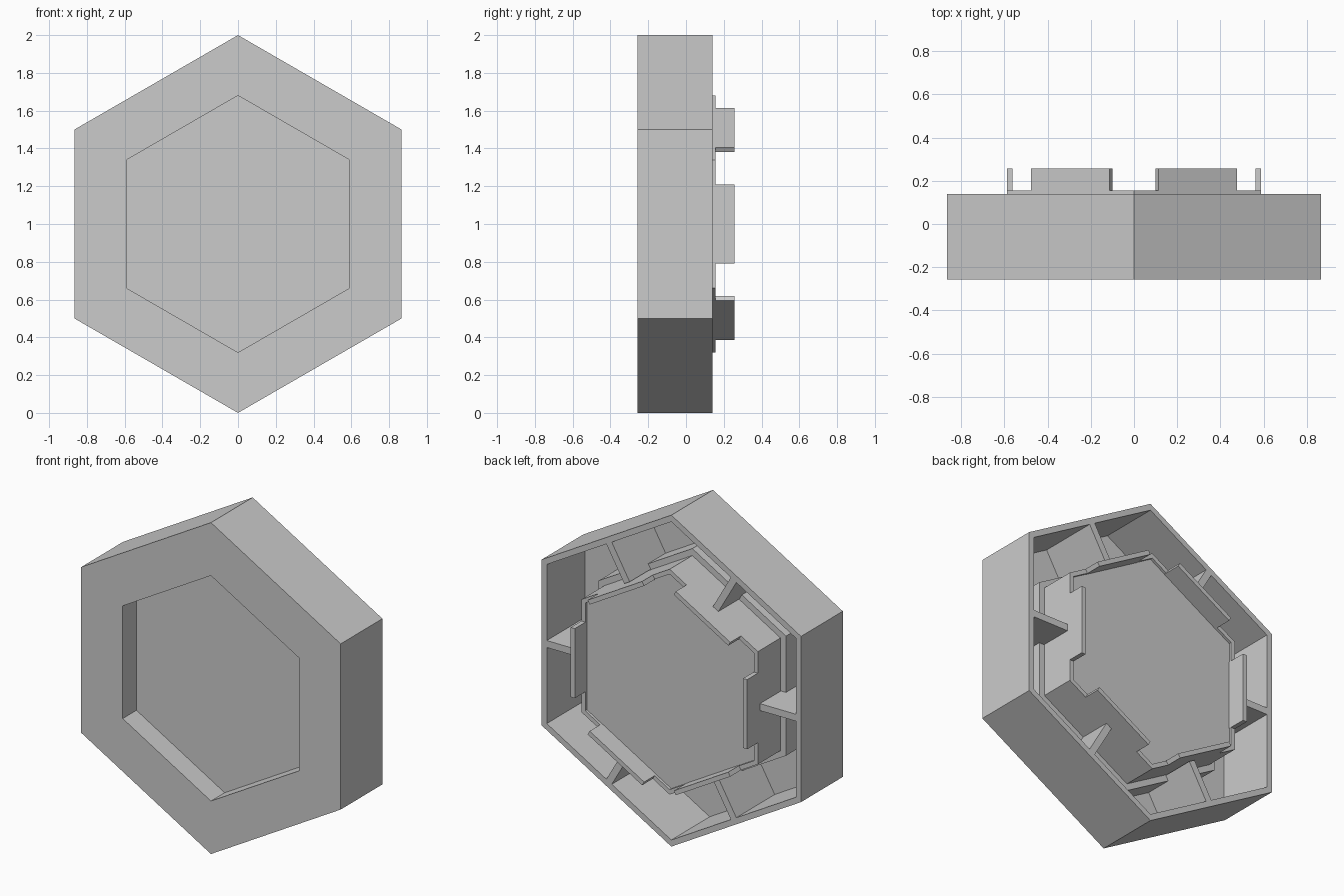
import bpy, bmesh
from math import radians, cos, sin
from mathutils import Matrix, Vector

if "Cube" in bpy.data.objects:
    bpy.data.objects.remove(bpy.data.objects["Cube"], do_unlink=True)

grey = bpy.data.materials.new("plain_grey")
grey.use_nodes = True
colour = (0.6, 0.6, 0.6, 1)
grey.diffuse_color = colour
grey.node_tree.nodes["Principled BSDF"].inputs["Base Color"].default_value = colour

CENTRE = Vector((0, 0, 1))
FRONT, FLOOR, RIM = -0.258, -0.226, 0.14
HOLE = 0.68            # corner radius of the opening and the insert
APOTHEM = HOLE * cos(radians(30))


def finish(name, bm):
    bmesh.ops.remove_doubles(bm, verts=bm.verts, dist=1e-5)
    bmesh.ops.recalc_face_normals(bm, faces=bm.faces)
    mesh = bpy.data.meshes.new(name)
    bm.to_mesh(mesh)
    bm.free()
    mesh.materials.append(grey)
    obj = bpy.data.objects.new(name, mesh)
    obj.location = CENTRE
    bpy.context.collection.objects.link(obj)


def hex_lathe(name, profile):
    """Sweep a (corner radius, y) profile around the six sides."""
    bm = bmesh.new()
    rings = []
    for r, y in profile:
        if r == 0:
            rings.append([bm.verts.new((0, y, 0))] * 6)
        else:
            angles = [radians(90 + 60 * k) for k in range(6)]
            rings.append([bm.verts.new((r * cos(a), y, r * sin(a))) for a in angles])
    pairs = list(zip(rings, rings[1:]))
    if profile[0][0] > 0:
        pairs.append((rings[-1], rings[0]))
    for a, b in pairs:
        if a[0] is a[1]:
            bm.faces.new(b)
        elif b[0] is b[1]:
            bm.faces.new(a)
        else:
            for k in range(6):
                n = (k + 1) % 6
                bm.faces.new((a[k], a[n], b[n], b[k]))
    loose = [v for v in bm.verts if not v.link_faces]
    bmesh.ops.delete(bm, geom=loose, context="VERTS")
    finish(name, bm)


def six_boxes(name, x0, x1, y0, y1, width):
    """One box at the middle of each side, repeated around the hexagon."""
    bm = bmesh.new()
    for k in range(6):
        place = Matrix.Translation(((x0 + x1) / 2, (y0 + y1) / 2, 0))
        size = Matrix.Diagonal((x1 - x0, y1 - y0, width, 1))
        turn = Matrix.Rotation(radians(60 * k), 4, "Y")
        bmesh.ops.create_cube(bm, size=1, matrix=turn @ place @ size)
    finish(name, bm)


# Outer shell, open at the back, with a collar around the front opening
hex_lathe("outer_case", [
    (HOLE, FRONT), (1, FRONT), (1, RIM), (0.96, RIM),
    (0.96, FLOOR), (0.722, FLOOR), (0.722, -0.06), (HOLE, -0.06)])

# Recessed block filling the opening, with a low lip at the back
hex_lathe("centre_insert", [
    (0, -0.127), (HOLE, -0.127), (HOLE, 0.156),
    (0.65, 0.156), (0.65, RIM), (0, RIM)])

# Tabs standing on the lip, and ribs bracing the shell
six_boxes("insert_tabs", APOTHEM - 0.027, APOTHEM, RIM, 0.258, 0.42)
six_boxes("case_ribs", APOTHEM + 0.003, 0.84, FLOOR - 0.01, RIM, 0.042)
